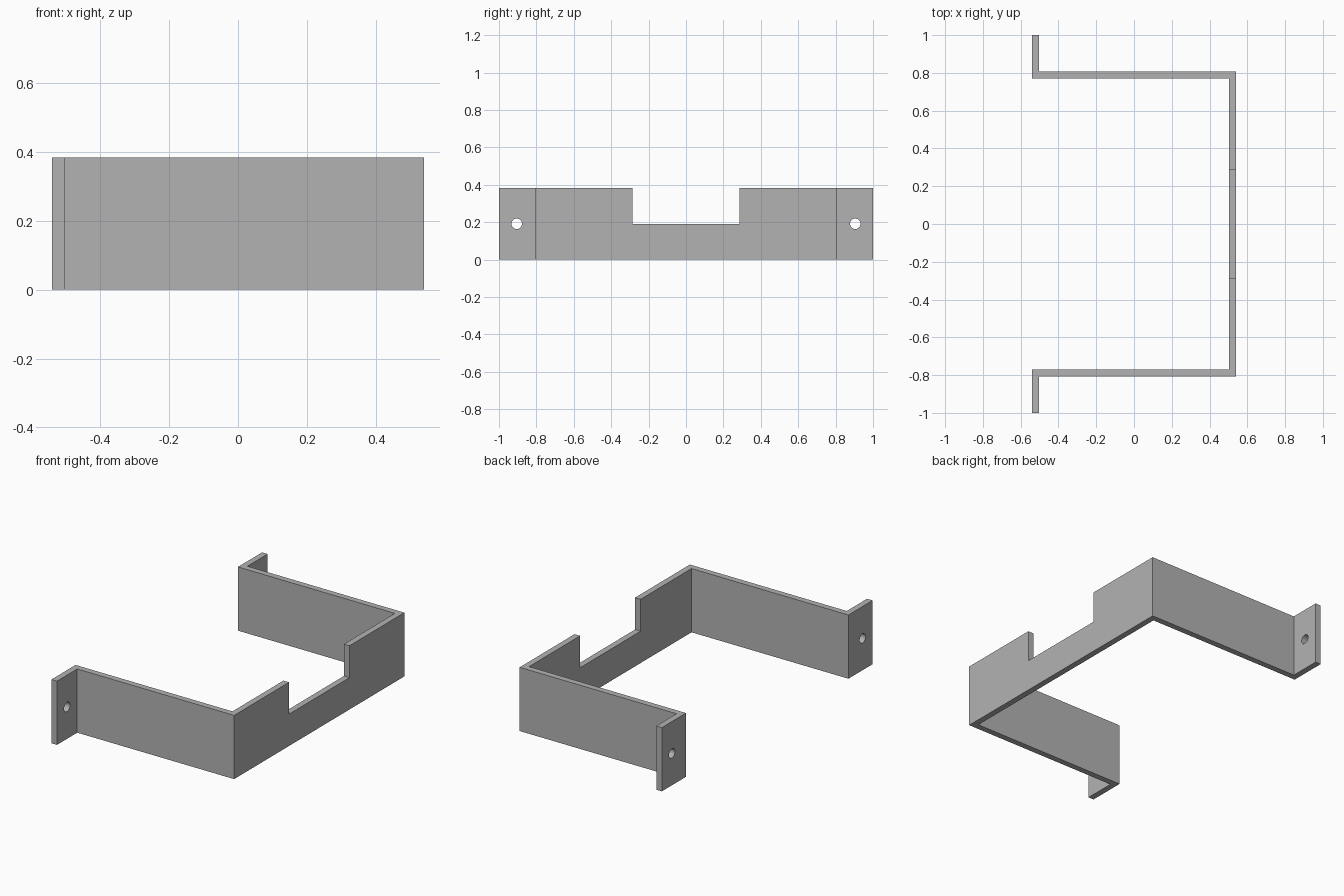
import bpy
import bmesh
from mathutils import Matrix

cube = bpy.data.objects.get("Cube")
if cube:
    bpy.data.objects.remove(cube, do_unlink=True)

HEIGHT = 0.383
X = 0.54          # half depth
T = 0.037         # sheet thickness
WALL = 0.808      # outer face of the side walls
HOLE_Y = 0.905

grey = bpy.data.materials.new("light grey metal")
grey.use_nodes = True
colour = (0.45, 0.45, 0.45, 1)
grey.diffuse_color = colour
grey.node_tree.nodes["Principled BSDF"].inputs["Base Color"].default_value = colour


def add_object(name, bm):
    bmesh.ops.recalc_face_normals(bm, faces=bm.faces)
    mesh = bpy.data.meshes.new(name)
    bm.to_mesh(mesh)
    bm.free()
    mesh.materials.append(grey)
    obj = bpy.data.objects.new(name, mesh)
    bpy.context.collection.objects.link(obj)
    return obj


def cut(target, cutter):
    mod = target.modifiers.new(cutter.name, 'BOOLEAN')
    mod.operation = 'DIFFERENCE'
    mod.solver = 'EXACT'
    mod.object = cutter
    cutter.hide_render = True
    cutter.hide_viewport = True
    cutter.display_type = 'WIRE'


# Bent strip: half of the plan outline, mirrored across y and extruded upwards
half = [(X, WALL), (-X + T, WALL), (-X + T, 1), (-X, 1),
        (-X, WALL - T), (X - T, WALL - T)]
outline = half + [(x, -y) for x, y in reversed(half)]
bm = bmesh.new()
base = bm.faces.new([bm.verts.new((x, y, 0)) for x, y in outline])
walls = bmesh.ops.extrude_face_region(bm, geom=[base])
top_verts = [v for v in walls["geom"] if isinstance(v, bmesh.types.BMVert)]
bmesh.ops.translate(bm, verts=top_verts, vec=(0, 0, HEIGHT))
bracket = add_object("bracket", bm)

# Notch in the upper edge of the long wall
bm = bmesh.new()
bmesh.ops.create_cube(bm, size=1, matrix=Matrix.Translation((X, 0, HEIGHT))
                      @ Matrix.Diagonal((0.2, 0.574, HEIGHT, 1)))
cut(bracket, add_object("notch_cutter", bm))

# Screw hole in each flange
for side, y in (("left", -HOLE_Y), ("right", HOLE_Y)):
    bm = bmesh.new()
    bmesh.ops.create_cone(bm, cap_ends=True, segments=32, radius1=0.028,
                          radius2=0.028, depth=0.2,
                          matrix=Matrix.Translation((-X, y, HEIGHT / 2))
                          @ Matrix.Rotation(1.570796, 4, 'Y'))
    cut(bracket, add_object(side + "_hole_cutter", bm))

# Keep the plate edges crisp and the holes smooth
bpy.context.view_layer.objects.active = bracket
bracket.select_set(True)
for mod in list(bracket.modifiers):
    bpy.ops.object.modifier_apply(modifier=mod.name)
for obj in [o for o in bpy.data.objects if o.name.endswith("_cutter")]:
    bpy.data.objects.remove(obj, do_unlink=True)
bpy.ops.object.shade_smooth_by_angle()
